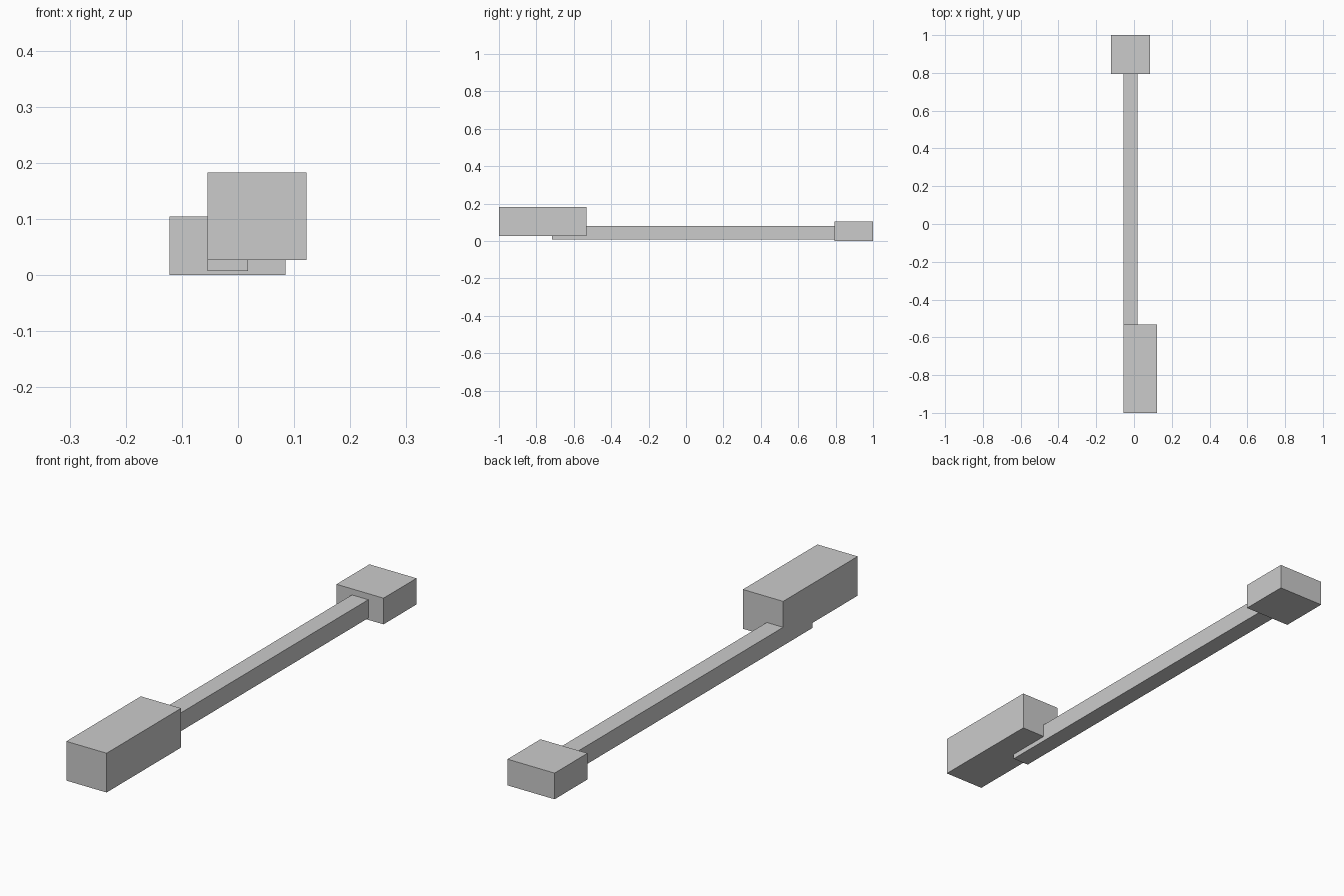
import bpy

if "Cube" in bpy.data.objects:
    bpy.data.objects.remove(bpy.data.objects["Cube"])

grey = bpy.data.materials.new("plain grey")
grey.diffuse_color = (0.6, 0.6, 0.6, 1)
grey.use_nodes = True
grey.node_tree.nodes["Principled BSDF"].inputs["Base Color"].default_value = grey.diffuse_color


def box(name, x, y, z):
    """Box from its (min, max) extent along each axis."""
    bpy.ops.mesh.primitive_cube_add(size=1, location=[(a + b) / 2 for a, b in (x, y, z)])
    ob = bpy.context.object
    ob.name = name
    ob.scale = [b - a for a, b in (x, y, z)]
    bpy.ops.object.transform_apply(location=False, rotation=False, scale=True)
    ob.data.materials.append(grey)


# Front block, raised slightly off the ground
box("front_block", (-0.0545, 0.1225), (-1, -0.532), (0.027, 0.183))
# Long bar, running under the front block and butting into the rear block
box("bar", (-0.0545, 0.0175), (-0.716, 0.794), (0.007, 0.08))
# Rear block, standing on the ground
box("rear_block", (-0.1225, 0.0845), (0.793, 1), (0, 0.104))
